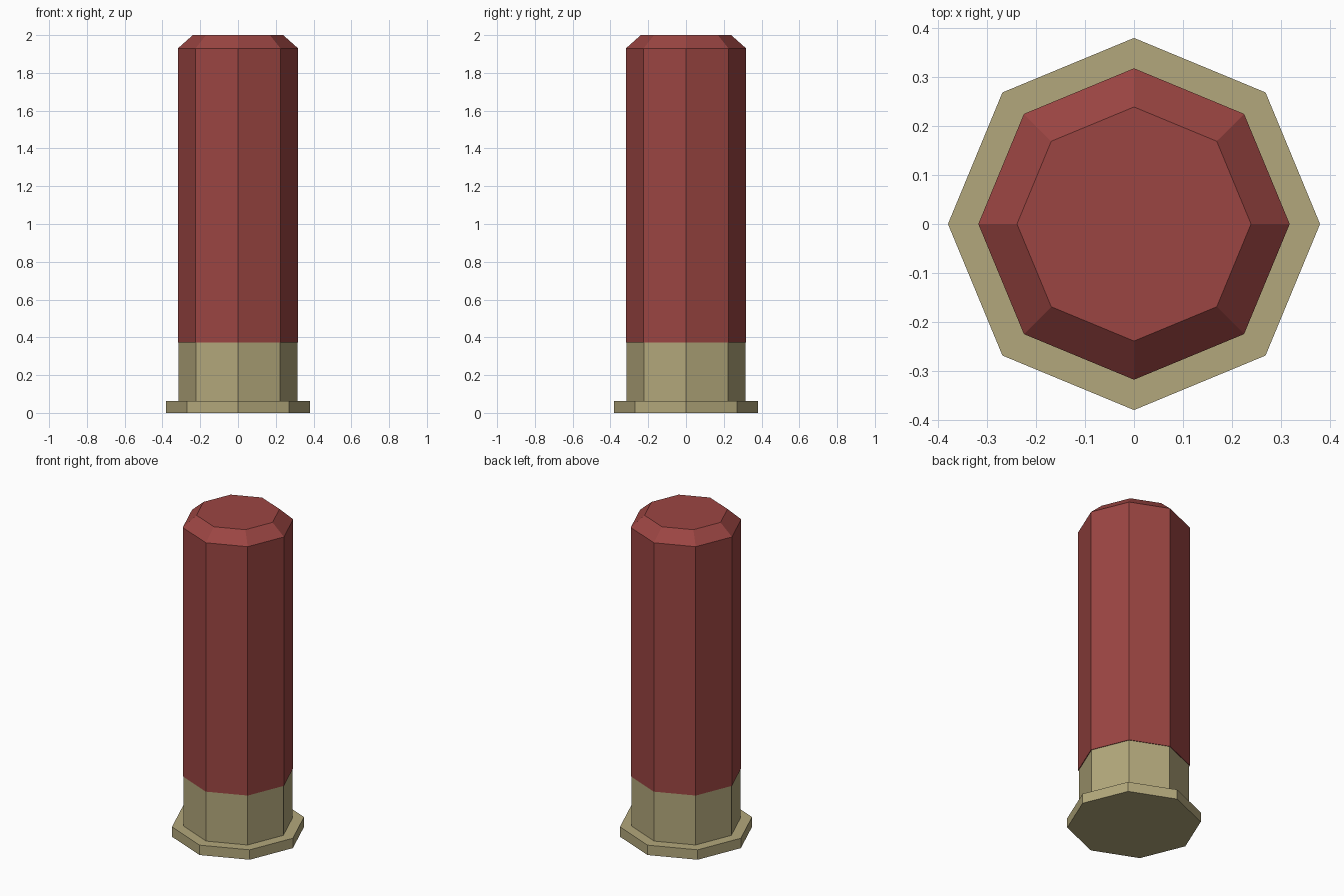
import bpy, bmesh
from math import cos, sin, pi

if "Cube" in bpy.data.objects:
    bpy.data.objects.remove(bpy.data.objects["Cube"])

SIDES = 8


def material(name, color):
    mat = bpy.data.materials.new(name)
    mat.diffuse_color = (*color, 1)
    mat.use_nodes = True
    mat.node_tree.nodes["Principled BSDF"].inputs["Base Color"].default_value = mat.diffuse_color
    return mat


def lathe(name, profile, mat):
    """Closed eight-sided solid from (radius, z) points, bottom to top."""
    bm = bmesh.new()
    rings = [[bm.verts.new((r * cos(2 * pi * i / SIDES), r * sin(2 * pi * i / SIDES), z))
              for i in range(SIDES)] for r, z in profile]
    for low, high in zip(rings, rings[1:]):
        for i in range(SIDES):
            j = (i + 1) % SIDES
            bm.faces.new((low[i], low[j], high[j], high[i]))
    bm.faces.new(rings[0][::-1])
    bm.faces.new(rings[-1])
    mesh = bpy.data.meshes.new(name)
    bm.to_mesh(mesh)
    bm.free()
    mesh.materials.append(mat)
    obj = bpy.data.objects.new(name, mesh)
    bpy.context.collection.objects.link(obj)
    return obj


brass = material("brass", (0.45, 0.39, 0.20))
red = material("red_plastic", (0.33, 0.06, 0.055))

# Metal base with a wider rim
lathe("metal_base", [(0.38, 0), (0.38, 0.062), (0.314, 0.062), (0.314, 0.38)], brass)
# Plastic tube with a chamfered closed end
lathe("plastic_tube", [(0.318, 0.373), (0.318, 1.93), (0.239, 2.0)], red)
